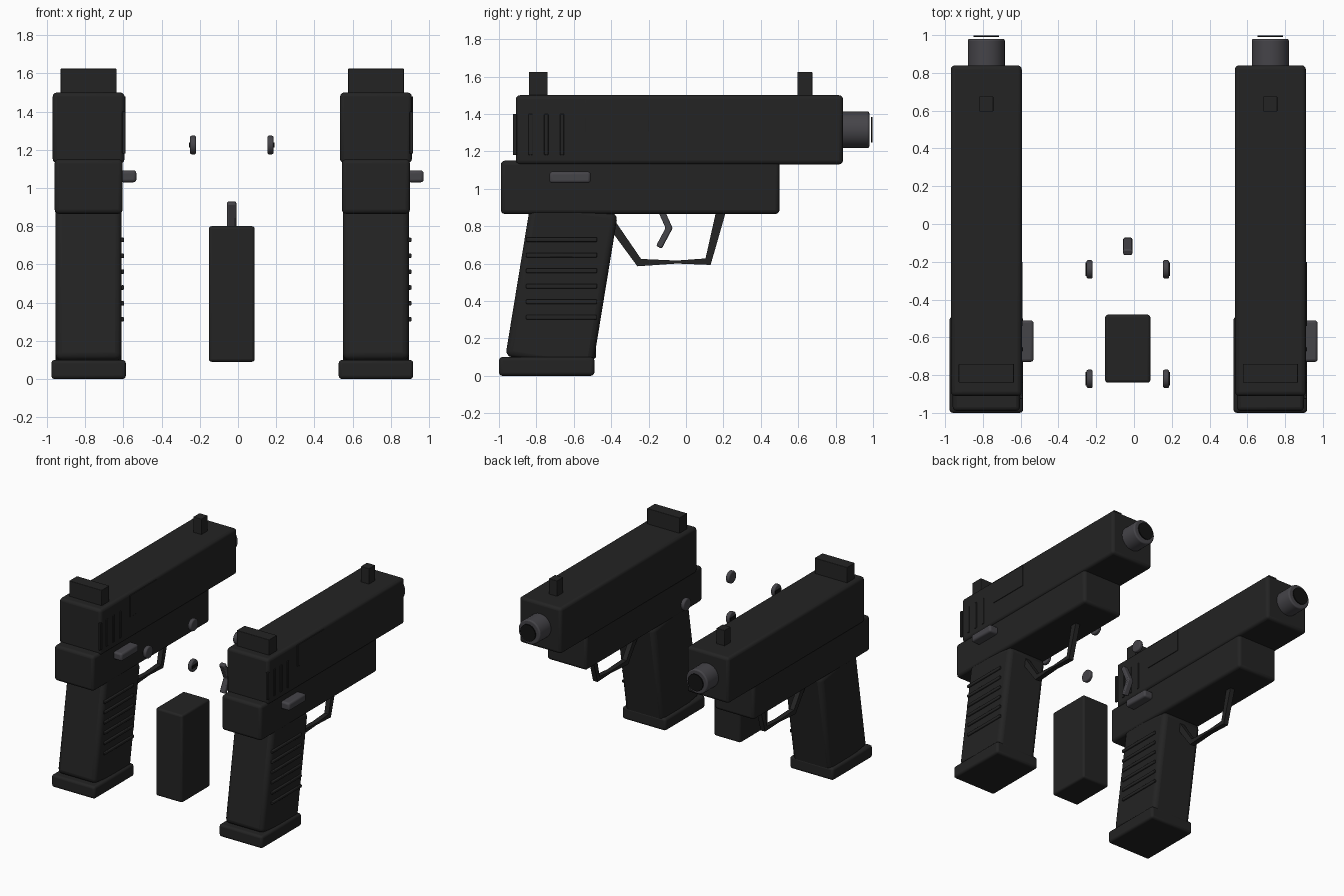
import bpy, bmesh, math
from mathutils import Vector, Matrix

cube = bpy.data.objects.get("Cube")
if cube:
    bpy.data.objects.remove(cube, do_unlink=True)


def material(name, rgb):
    m = bpy.data.materials.new(name)
    m.use_nodes = True
    m.diffuse_color = (*rgb, 1)
    bsdf = next(n for n in m.node_tree.nodes if n.type == 'BSDF_PRINCIPLED')
    bsdf.inputs["Base Color"].default_value = (*rgb, 1)
    return m


CHARCOAL = material("charcoal", (0.017, 0.017, 0.017))
BLACK = material("black", (0.006, 0.006, 0.006))
STEEL = material("steel_grey", (0.06, 0.058, 0.066))


def finish(name, bm, mat, bevel=0.0, segments=3):
    """Turn a bmesh into a bevelled, smooth-shaded object."""
    bmesh.ops.recalc_face_normals(bm, faces=bm.faces)
    mesh = bpy.data.meshes.new(name)
    bm.to_mesh(mesh)
    bm.free()
    mesh.materials.append(mat)
    obj = bpy.data.objects.new(name, mesh)
    bpy.context.collection.objects.link(obj)
    if bevel:
        mod = obj.modifiers.new("soft_edges", 'BEVEL')
        mod.width, mod.segments, mod.limit_method = bevel, segments, 'ANGLE'
    bpy.ops.object.select_all(action='DESELECT')
    obj.select_set(True)
    bpy.context.view_layer.objects.active = obj
    bpy.ops.object.shade_smooth_by_angle(angle=math.radians(35))
    return obj


def box(name, x, y, z, mat=CHARCOAL, bevel=0.02, tilt=0.0):
    """Box from (min, max) ranges, optionally tilted about x."""
    lo, hi = Vector((x[0], y[0], z[0])), Vector((x[1], y[1], z[1]))
    bm = bmesh.new()
    place = (Matrix.Translation((lo + hi) / 2) @ Matrix.Rotation(tilt, 4, 'X')
             @ Matrix.Diagonal((*(hi - lo), 1)))
    bmesh.ops.create_cube(bm, size=1, matrix=place)
    return finish(name, bm, mat, bevel)


def cylinder(name, centre, radius, depth, axis, mat, bevel=0.0):
    bm = bmesh.new()
    turn = Matrix.Rotation(math.pi / 2, 4, 'X' if axis == 'Y' else 'Y')
    bmesh.ops.create_cone(bm, cap_ends=True, segments=32, radius1=radius, radius2=radius,
                          depth=depth, matrix=Matrix.Translation(centre) @ turn)
    return finish(name, bm, mat, bevel)


def strap(name, x, half_width, path, mat, bevel=0.0):
    """Sweep a rectangle along a (y, z, half thickness) path."""
    bm = bmesh.new()
    pts = [Vector((0, p[0], p[1])) for p in path]
    rings = []
    for i, p in enumerate(pts):
        a = (p - pts[max(i - 1, 0)]).normalized()
        b = (pts[min(i + 1, len(pts) - 1)] - p).normalized()
        t = (a + b).normalized()
        n = Vector((0, -t.z, t.y)) * path[i][2]
        rings.append([bm.verts.new(p + n * s + Vector((x + half_width * w, 0, 0)))
                      for s, w in ((1, 1), (1, -1), (-1, -1), (-1, 1))])
    for r, q in zip(rings, rings[1:]):
        for k in range(4):
            bm.faces.new((r[k], r[k - 1], q[k - 1], q[k]))
    bm.faces.new(rings[0])
    bm.faces.new(rings[-1])
    return finish(name, bm, mat, bevel, 2)


def body(side, cx):
    def span(half):
        return (cx - half, cx + half)

    # Main blocks
    box(side + "_slide", span(0.188), (-0.91, 0.84), (1.13, 1.5), bevel=0.022)
    box(side + "_frame", span(0.178), (-0.99, 0.5), (0.865, 1.15), bevel=0.022)
    box(side + "_grip", span(0.173), (-0.90, -0.43), (0.06, 0.91), bevel=0.035,
        tilt=-math.radians(9.3))
    box(side + "_grip_base", span(0.195), (-1.0, -0.49), (0, 0.1), bevel=0.018)

    # Sights
    box(side + "_rear_sight", span(0.146), (-0.84, -0.74), (1.49, 1.625), bevel=0.004)
    box(side + "_front_sight", span(0.037), (0.595, 0.675), (1.495, 1.625), bevel=0.004)

    # Barrel and dark bore disc
    cylinder(side + "_barrel", (cx, 0.89, 1.315), 0.098, 0.18, 'Y', STEEL, 0.01)
    cylinder(side + "_bore", (cx, 0.994, 1.315), 0.068, 0.008, 'Y', BLACK)

    # Raised details on the +x side
    box(side + "_ejection_plate", (cx + 0.18, cx + 0.193), (-0.54, -0.2), (1.305, 1.48),
        bevel=0.002)
    for i in range(4):
        y = -0.915 + i * 0.084
        box(f"{side}_slide_rib_{i}", (cx + 0.176, cx + 0.194), (y - 0.011, y + 0.011),
            (1.18, 1.4), bevel=0.004)
    for i in range(6):
        z = 0.313 + i * 0.083
        box(f"{side}_grip_rib_{i}", (cx + 0.168, cx + 0.186), (-0.855, -0.475),
            (z - 0.012, z + 0.012), bevel=0.006)
    box(side + "_lever", (cx + 0.165, cx + 0.25), (-0.73, -0.51), (1.03, 1.092), STEEL, 0.015)

    # Guard loop, pinched in the middle of its lower run
    strap(side + "_guard", cx, 0.02,
          [(-0.41, 0.83, 0.024), (-0.25, 0.605, 0.022), (-0.05, 0.608, 0.008),
           (0.118, 0.61, 0.022), (0.19, 0.89, 0.026)], CHARCOAL)


for side, cx in (("right", -0.782), ("left", 0.722)):
    body(side, cx)

# Loose parts laid out between the two bodies
MID = -0.033
box("loose_magazine", (MID - 0.12, MID + 0.12), (-0.84, -0.48), (0.09, 0.8), bevel=0.015)
strap("loose_trigger", MID, 0.024,
      [(-0.152, 0.925, 0.017), (-0.09, 0.79, 0.019), (-0.145, 0.687, 0.017)], STEEL, 0.008)

for x, out in ((-0.235, -1), (0.17, 1)):
    for place, y in (("front", -0.82), ("rear", -0.24)):
        tag = f"{'left' if out > 0 else 'right'}_{place}"
        cylinder(tag + "_pin", (x, y, 1.225), 0.049, 0.032, 'X', STEEL, 0.009)
        box(tag + "_pin_slot", (x + out * 0.0165 - 0.0045, x + out * 0.0165 + 0.0045),
            (y - 0.036, y + 0.036), (1.213, 1.237), BLACK, 0)
